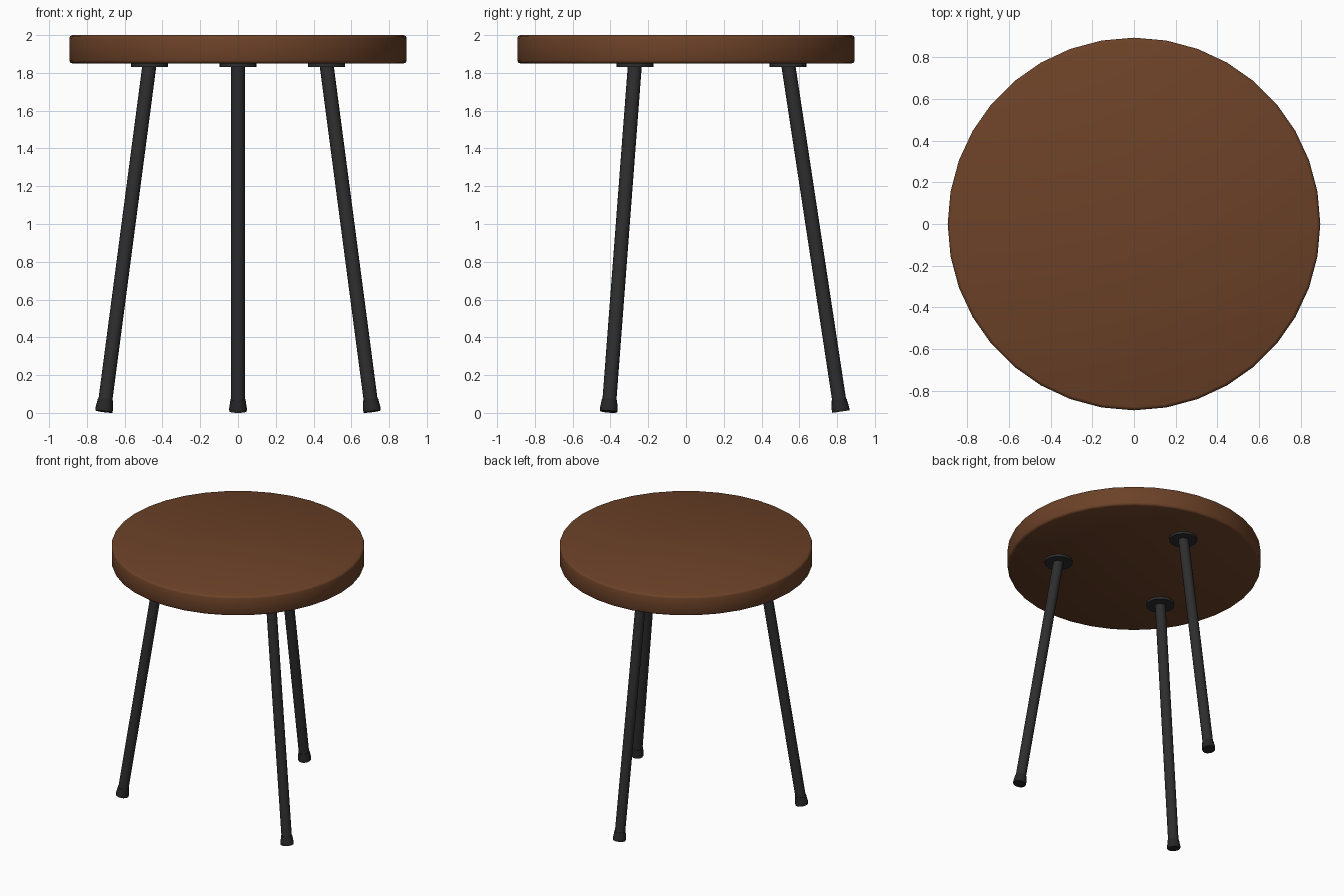
import bpy, bmesh, math
from mathutils import Vector

if "Cube" in bpy.data.objects:
    bpy.data.objects.remove(bpy.data.objects["Cube"])


def material(name, rgb):
    m = bpy.data.materials.new(name)
    m.diffuse_color = (*rgb, 1)
    m.use_nodes = True
    m.node_tree.nodes["Principled BSDF"].inputs["Base Color"].default_value = m.diffuse_color
    return m


wood = material("brown wood", (0.150, 0.054, 0.021))
metal = material("black metal", (0.027, 0.027, 0.028))
rubber = material("black rubber", (0.019, 0.019, 0.020))


def lathe(name, profile, sides, mat, base=(0, 0, 0), axis=(0, 0, 1), start=0.0):
    """Solid of revolution from (radius, height) pairs, capped at both ends."""
    bm = bmesh.new()
    turn = Vector((0, 0, 1)).rotation_difference(Vector(axis))
    rings = []
    for r, h in profile:
        ring = []
        for i in range(sides):
            a = start + 2 * math.pi * i / sides
            p = Vector((r * math.cos(a), r * math.sin(a), h))
            ring.append(bm.verts.new(turn @ p + Vector(base)))
        rings.append(ring)
    for lo, hi in zip(rings, rings[1:]):
        for i in range(sides):
            j = (i + 1) % sides
            bm.faces.new((lo[i], lo[j], hi[j], hi[i]))
    bm.faces.new(rings[0][::-1])
    bm.faces.new(rings[-1])
    mesh = bpy.data.meshes.new(name)
    bm.to_mesh(mesh)
    bm.free()
    mesh.materials.append(mat)
    ob = bpy.data.objects.new(name, mesh)
    bpy.context.collection.objects.link(ob)
    bpy.ops.object.select_all(action='DESELECT')
    ob.select_set(True)
    bpy.context.view_layer.objects.active = ob
    bpy.ops.object.shade_smooth_by_angle(angle=math.radians(50))
    return ob


# round seat with softened rims
R, B = 0.893, 0.016
lathe("seat", [(R - B, 1.85), (R - B * 0.3, 1.85 + B * 0.3), (R, 1.85 + B),
               (R, 2.0 - B), (R - B * 0.3, 2.0 - B * 0.3), (R - B, 2.0)], 36, wood)

# three splayed legs, each with a mounting plate and a flared foot
for label, deg in (("back", 90), ("left", 210), ("right", 330)):
    d = Vector((math.cos(math.radians(deg)), math.sin(math.radians(deg)), 0))
    foot = d * 0.82 + Vector((0, 0, 0.007))
    top = d * 0.54 + Vector((0, 0, 1.852))
    axis = (top - foot).normalized()
    length = (top - foot).length
    lathe(label + "_leg", [(0.037, 0.03), (0.037, length)], 16, metal, foot, axis)
    lathe(label + "_foot", [(0.046, 0), (0.047, 0.018), (0.046, 0.022), (0.040, 0.065)],
          16, rubber, foot, axis)
    lathe(label + "_plate", [(0.098, 0), (0.098, 0.022)], 24, metal, d * 0.54 + Vector((0, 0, 1.832)))
